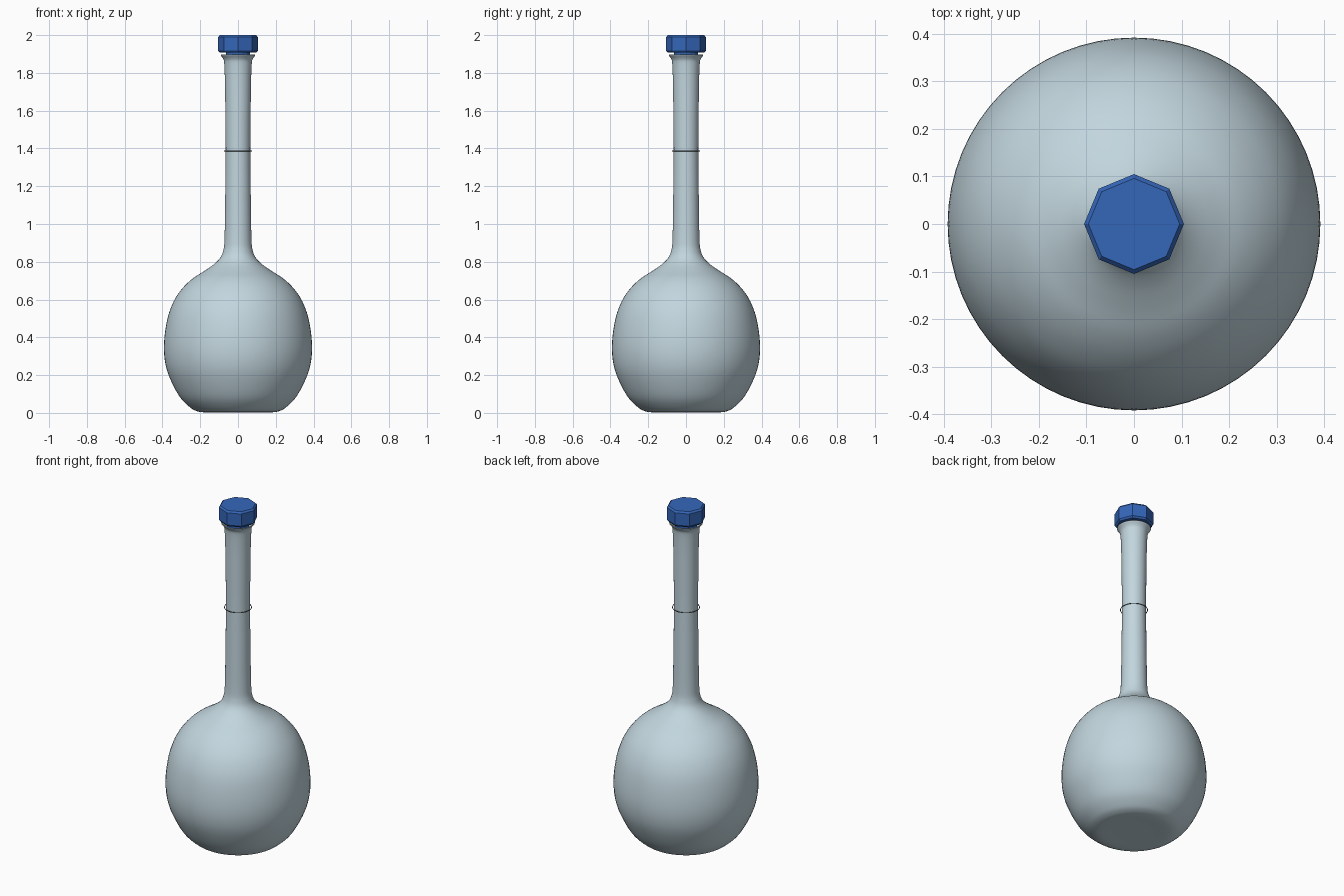
import bpy
import math
from mathutils import Vector

cube = bpy.data.objects.get("Cube")
if cube:
    bpy.data.objects.remove(cube, do_unlink=True)


def material(name, color):
    m = bpy.data.materials.new(name)
    m.use_nodes = True
    m.diffuse_color = color
    m.node_tree.nodes["Principled BSDF"].inputs["Base Color"].default_value = color
    return m


def smooth_profile(points, steps=4):
    """Run a Catmull-Rom curve through (radius, height) points."""
    p = [Vector(q) for q in points]
    p = [p[0]] + p + [p[-1]]
    out = []
    for a, b, c, d in zip(p, p[1:], p[2:], p[3:]):
        for i in range(steps):
            t = i / steps
            v = 0.5 * (2 * b + (c - a) * t + (2 * a - 5 * b + 4 * c - d) * t**2
                       + (3 * b - a - 3 * c + d) * t**3)
            out.append((max(v.x, 0), max(v.y, 0)))
    out.append(points[-1])
    return out


def lathe(name, profile, sides, mat, smooth=False, closed=False):
    """Turn a profile round z; a zero radius becomes a single pole."""
    verts, rings, faces = [], [], []
    for r, z in profile:
        n = 1 if r < 1e-6 else sides
        rings.append([len(verts) + i % n for i in range(sides)])
        verts += [(r * math.cos(math.tau * i / sides),
                   r * math.sin(math.tau * i / sides), z) for i in range(n)]
    pairs = list(zip(rings, rings[1:]))
    if closed:
        pairs.append((rings[-1], rings[0]))
    for low, high in pairs:
        for i in range(sides):
            j = (i + 1) % sides
            quad = [low[i], low[j], high[j], high[i]]
            faces.append(list(dict.fromkeys(quad)))
    mesh = bpy.data.meshes.new(name)
    mesh.from_pydata(verts, [], faces)
    mesh.materials.append(mat)
    for f in mesh.polygons:
        f.use_smooth = smooth
    obj = bpy.data.objects.new(name, mesh)
    bpy.context.collection.objects.link(obj)
    return obj


glass = material("pale_glass", (0.54, 0.67, 0.73, 1))
blue = material("blue_plastic", (0.035, 0.135, 0.49, 1))
dark = material("dark_line", (0.10, 0.13, 0.14, 1))

# Round bulb with a flat base, long neck and flared lip
flask = [(0, 0.004), (0.1, 0.004), (0.18, 0.003), (0.22, 0.01), (0.255, 0.03),
         (0.305, 0.08), (0.35, 0.16), (0.38, 0.24), (0.392, 0.33),
         (0.386, 0.43), (0.365, 0.53), (0.33, 0.61), (0.285, 0.67),
         (0.235, 0.715), (0.18, 0.75), (0.13, 0.785), (0.095, 0.82),
         (0.078, 0.86), (0.071, 0.93), (0.067, 1.2), (0.065, 1.4),
         (0.067, 1.6), (0.069, 1.75), (0.073, 1.85), (0.079, 1.875),
         (0.091, 1.892), (0.086, 1.895), (0.07, 1.87), (0.064, 1.8)]
lathe("flask_body", smooth_profile(flask), 64, glass, smooth=True)

# Thin fill mark standing just off the neck
mark = [(0.073 + 0.002 * math.cos(a), 1.387 + 0.002 * math.sin(a))
        for a in (math.tau * k / 8 for k in range(8))]
lathe("fill_mark", mark, 48, dark, smooth=True, closed=True)

# Eight-sided stopper: tapered plug, bevelled cap
lathe("stopper_plug", [(0, 1.8), (0.056, 1.8), (0.064, 1.915)], 16, blue)
lathe("stopper_cap", [(0, 1.907), (0.097, 1.907), (0.105, 1.917), (0.105, 1.99),
                      (0.096, 2), (0, 2)], 8, blue)
